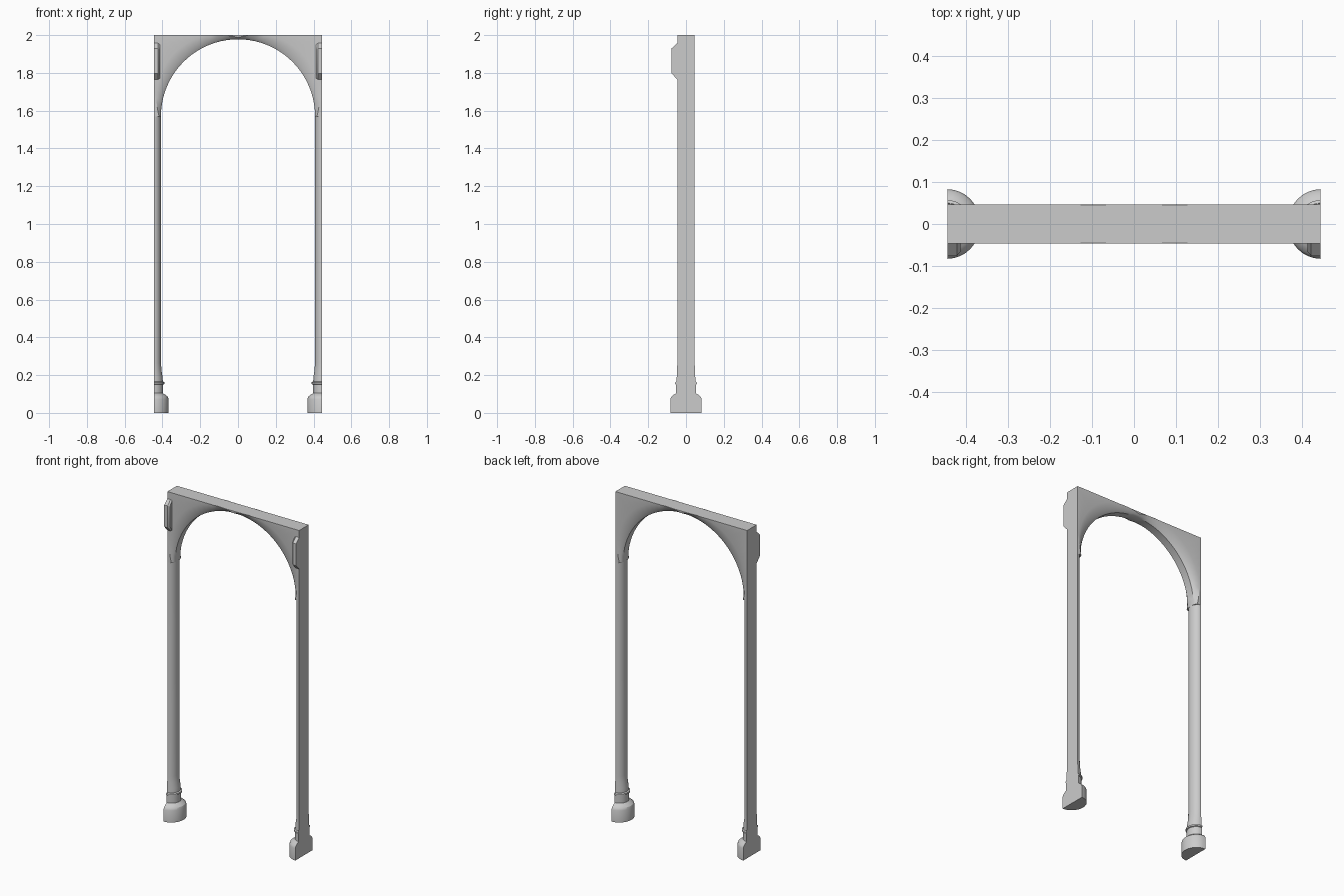
import bpy, bmesh
from math import sin, cos, pi

if "Cube" in bpy.data.objects:
    bpy.data.objects.remove(bpy.data.objects["Cube"])

HALF_W, HALF_D, TOP, SPRING = 0.445, 0.046, 2.0, 1.57


def make_object(name, rings, close_rows=True, mirror=False, angle=30):
    """Skin a series of closed rings, cap both ends."""
    bm = bmesh.new()
    loops = [[bm.verts.new(p) for p in ring] for ring in rings]
    n = len(loops[0])
    for a, b in zip(loops, loops[1:]):
        for i in range(n):
            j = (i + 1) % n
            bm.faces.new((a[i], a[j], b[j], b[i]))
    bm.faces.new(loops[0])
    bm.faces.new(loops[-1])
    bmesh.ops.recalc_face_normals(bm, faces=bm.faces)
    mesh = bpy.data.meshes.new(name)
    bm.to_mesh(mesh)
    bm.free()
    obj = bpy.data.objects.new(name, mesh)
    bpy.context.collection.objects.link(obj)
    if mirror:
        obj.modifiers.new("mirror", 'MIRROR')
    bpy.ops.object.select_all(action='DESELECT')
    obj.select_set(True)
    bpy.context.view_layer.objects.active = obj
    bpy.ops.object.shade_smooth_by_angle(angle=angle * pi / 180)
    return obj


# Half-round posts with moulded feet: (x radius, y radius, z)
profile = [
    (0.078, 0.083, 0.0), (0.078, 0.083, 0.073), (0.074, 0.078, 0.085),
    (0.060, 0.064, 0.097), (0.052, 0.056, 0.101), (0.049, 0.052, 0.104),
    (0.049, 0.052, 0.150), (0.055, 0.057, 0.153), (0.055, 0.057, 0.162),
    (0.047, 0.050, 0.166), (0.046, 0.049, 0.190), (0.040, 0.047, 0.225),
    (0.0375, HALF_D, 0.265), (0.0375, HALF_D, 1.61),
]
SIDES = 16
rings = [[(HALF_W - rx * sin(pi * i / SIDES), -ry * cos(pi * i / SIDES), z)
          for i in range(SIDES + 1)] for rx, ry, z in profile]
make_object("post", rings, mirror=True)


# Arched head: flat spandrels, swept chamfer, narrow inner band
def outer_edge(k, q):
    """Point on the rectangular outline; k runs 0..4q from right to left."""
    h = TOP - SPRING
    if k <= q:
        return HALF_W, SPRING + h * k / q
    if k >= 3 * q:
        return -HALF_W, SPRING + h * (4 * q - k) / q
    return HALF_W * (2 * q - k) / q, TOP


Q = 10
sections = []
for k in range(4 * Q + 1):
    t = pi * k / (4 * Q)
    r_in = 0.408
    r_mid = r_in + 0.004 + 0.016 * abs(sin(2 * t))
    r_out = r_in + 0.010 + 0.057 * abs(sin(2 * t))
    row = [(r_out, HALF_D), (r_mid, 0.036), (r_in, 0.024)]
    ox, oz = outer_edge(k, Q)
    half = [(r * cos(t), y, SPRING + r * sin(t)) for r, y in row]
    front = [(ox, -HALF_D, oz)] + [(x, -y, z) for x, y, z in half]
    back = [(x, y, z) for x, y, z in reversed(half)] + [(ox, HALF_D, oz)]
    sections.append(front + back)
make_object("arch_head", sections, angle=25)


# Bevelled brackets on the front of the upper corners
def bracket_ring(x, depth, inset):
    return [(x, -0.03, 1.765 + inset), (x, -HALF_D, 1.765 + inset),
            (x, -depth, 1.797 + inset), (x, -depth, 1.930 - inset),
            (x, -HALF_D, 1.957 - inset), (x, -0.03, 1.957 - inset)]


make_object("corner_bracket",
            [bracket_ring(HALF_W, 0.076, 0.0), bracket_ring(0.423, 0.076, 0.0),
             bracket_ring(0.414, 0.066, 0.006)], mirror=True)
